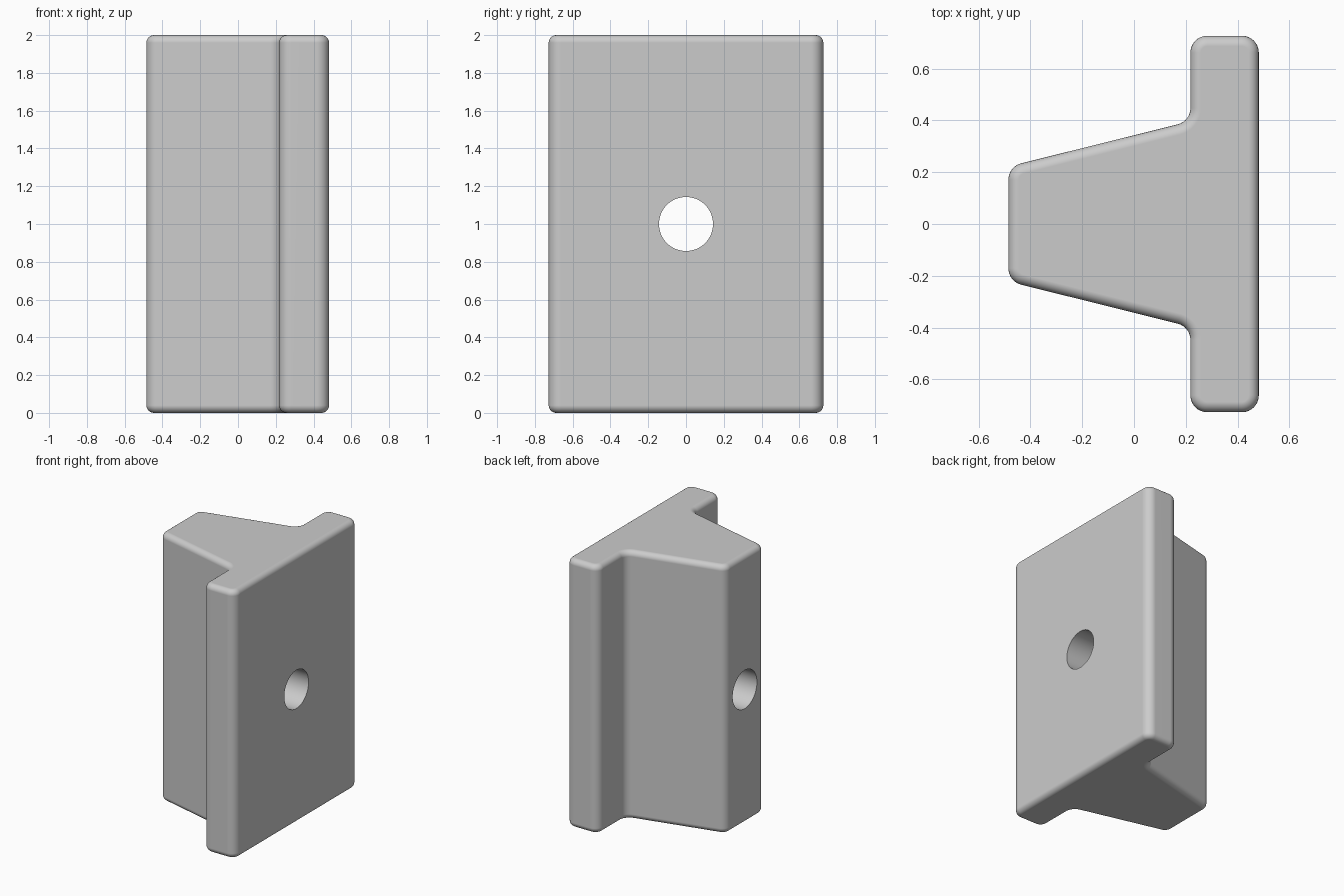
import bpy, bmesh, math
from mathutils import Vector

cube = bpy.data.objects.get("Cube")
if cube:
    bpy.data.objects.remove(cube, do_unlink=True)

HEIGHT = 2.0
EDGE_RADIUS = 0.04
HOLE_RADIUS = 0.143

grey = bpy.data.materials.new("plain grey")
grey.use_nodes = True
colour = (0.6, 0.6, 0.6, 1)
grey.diffuse_color = colour
grey.node_tree.nodes["Principled BSDF"].inputs["Base Color"].default_value = colour


def rounded(corners, radius, steps=8):
    """Round every corner of a closed outline with a true arc."""
    points = []
    for i, c in enumerate(corners):
        c = Vector(c)
        a = (Vector(corners[i - 1]) - c).normalized()
        b = (Vector(corners[(i + 1) % len(corners)]) - c).normalized()
        half = a.angle(b) / 2
        centre = c + (a + b).normalized() * radius / math.sin(half)
        start = c + a * radius / math.tan(half) - centre
        end = c + b * radius / math.tan(half) - centre
        sweep = math.pi - 2 * half
        for k in range(steps + 1):
            t = k / steps
            arc = (start * math.sin((1 - t) * sweep) + end * math.sin(t * sweep)) / math.sin(sweep)
            points.append(centre + arc)
    return points


# Outline: a tapered block joined to a flat plate
half_outline = [(-0.485, 0.222), (0.218, 0.397), (0.218, 0.727), (0.482, 0.727)]
outline = half_outline + [(x, -y) for x, y in reversed(half_outline)]

# Body: extruded outline with rounded top and bottom rims
bm = bmesh.new()
base = bm.faces.new([bm.verts.new((p.x, p.y, 0)) for p in rounded(outline, 0.065)])
top = bmesh.ops.extrude_face_region(bm, geom=[base], use_keep_orig=True)
bmesh.ops.translate(bm, vec=(0, 0, HEIGHT),
                    verts=[g for g in top["geom"] if isinstance(g, bmesh.types.BMVert)])
bmesh.ops.recalc_face_normals(bm, faces=bm.faces)
rims = [e for e in bm.edges if abs(e.verts[0].co.z - e.verts[1].co.z) < 0.01]
bmesh.ops.bevel(bm, geom=rims, offset=EDGE_RADIUS, offset_type='OFFSET',
                segments=6, profile=0.5, affect='EDGES', clamp_overlap=False)
mesh = bpy.data.meshes.new("flanged_block")
bm.to_mesh(mesh)
bm.free()
mesh.materials.append(grey)
body = bpy.data.objects.new("flanged_block", mesh)
bpy.context.collection.objects.link(body)

# Through hole along x
bpy.ops.mesh.primitive_cylinder_add(vertices=64, radius=HOLE_RADIUS, depth=2,
                                    location=(0, 0, HEIGHT / 2),
                                    rotation=(0, math.pi / 2, 0))
cutter = bpy.context.object
cutter.name = "hole_cutter"
cutter.hide_render = True
cutter.data.materials.append(grey)

bpy.ops.object.select_all(action='DESELECT')
body.select_set(True)
bpy.context.view_layer.objects.active = body
cut = body.modifiers.new("hole", 'BOOLEAN')
cut.operation = 'DIFFERENCE'
cut.solver = 'EXACT'
cut.object = cutter
bpy.ops.object.modifier_apply(modifier=cut.name)
bpy.data.objects.remove(cutter, do_unlink=True)

# Smooth rounded edges, flat large faces, crisp hole rim
bpy.ops.object.shade_smooth_by_angle(angle=math.radians(30))
weighted = body.modifiers.new("flat_faces", 'WEIGHTED_NORMAL')
weighted.keep_sharp = True
